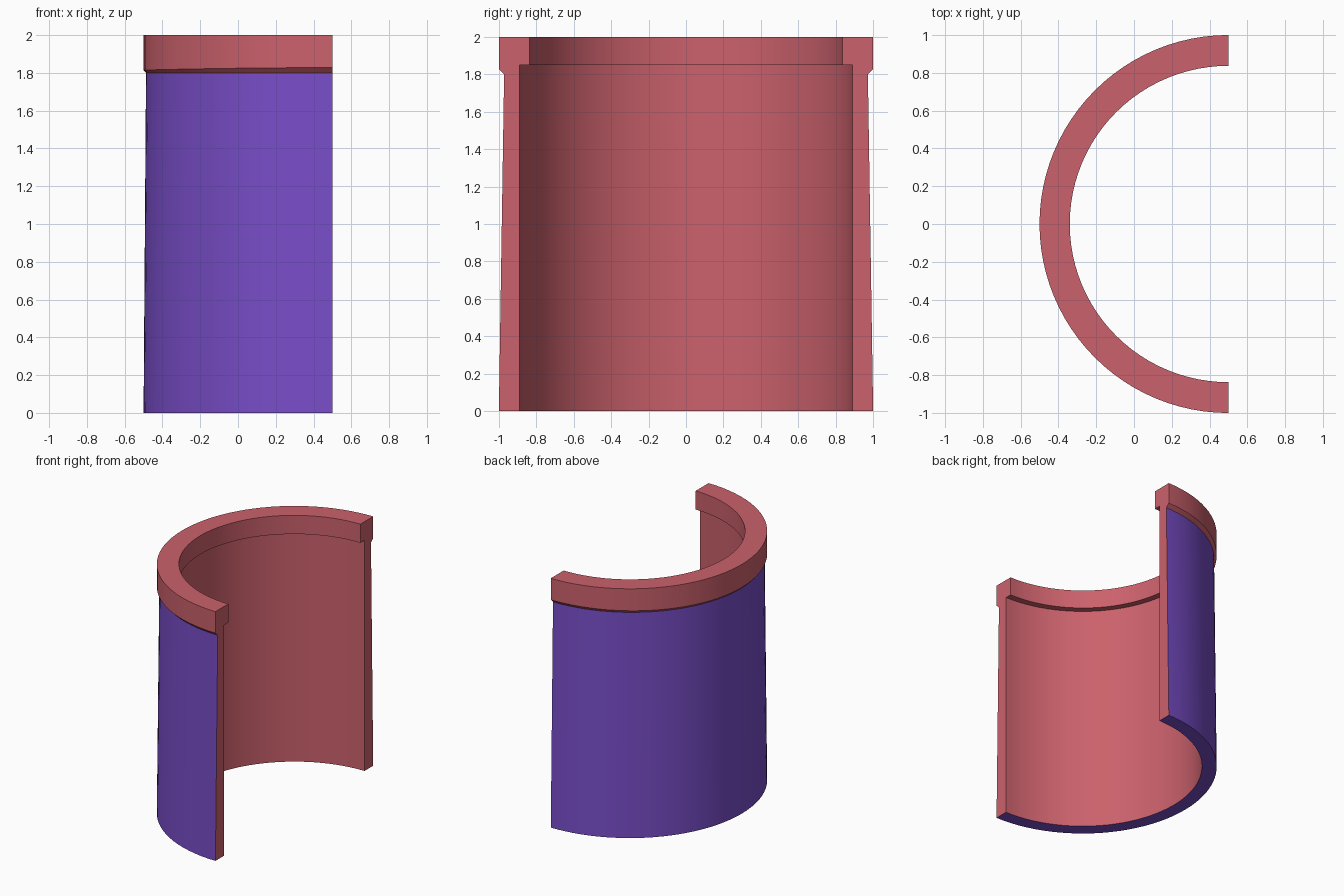
import bpy, bmesh, math

if "Cube" in bpy.data.objects:
    bpy.data.objects.remove(bpy.data.objects["Cube"])

SEGS = 48          # facets around the half circle
CX = 0.5           # axis of the half sleeve

# profile loop: (radius in x, radius in y, z), from outer foot up and back down inside
PROFILE = [
    (1.00, 1.00, 0.00),    # outer foot
    (0.987, 0.972, 1.80),  # top of tapered wall
    (1.00, 1.00, 1.828),   # chamfer under the collar
    (1.00, 1.00, 2.00),    # collar outer rim
    (0.84, 0.837, 2.00),   # collar inner rim
    (0.84, 0.837, 1.85),   # inner ledge
    (0.89, 0.89, 1.85),    # bore top
    (0.89, 0.89, 0.00),    # bore foot
]
PURPLE_STRIPS = {0, 7}     # tapered outer wall and bottom ring


def make_material(name, rgb):
    mat = bpy.data.materials.new(name)
    mat.diffuse_color = (*rgb, 1.0)
    mat.use_nodes = True
    mat.node_tree.nodes["Principled BSDF"].inputs["Base Color"].default_value = mat.diffuse_color
    return mat


mesh = bpy.data.meshes.new("half_sleeve")
mesh.materials.append(make_material("red", (0.60, 0.12, 0.15)))
mesh.materials.append(make_material("purple", (0.19, 0.075, 0.58)))

bm = bmesh.new()
rings = []
for i in range(SEGS + 1):
    a = math.pi / 2 + math.pi * i / SEGS
    c, s = math.cos(a), math.sin(a)
    ring = []
    for k, (rx, ry, z) in enumerate(PROFILE):
        if k == 2:         # chamfer is shallower toward the back of the arc
            z -= 0.013 * c * c
        ring.append(bm.verts.new((CX + rx * c, ry * s, z)))
    rings.append(ring)

# skin between neighbouring profiles
n = len(PROFILE)
for r0, r1 in zip(rings, rings[1:]):
    for k in range(n):
        j = (k + 1) % n
        f = bm.faces.new((r0[k], r1[k], r1[j], r0[j]))
        f.material_index = int(k in PURPLE_STRIPS)

# flat cut ends
bm.faces.new(rings[0])
bm.faces.new(rings[-1])
bmesh.ops.recalc_face_normals(bm, faces=bm.faces)
bm.to_mesh(mesh)
bm.free()

sleeve = bpy.data.objects.new("half_sleeve", mesh)
bpy.context.collection.objects.link(sleeve)
bpy.context.view_layer.objects.active = sleeve
sleeve.select_set(True)
bpy.ops.object.shade_smooth_by_angle(angle=math.radians(20))
